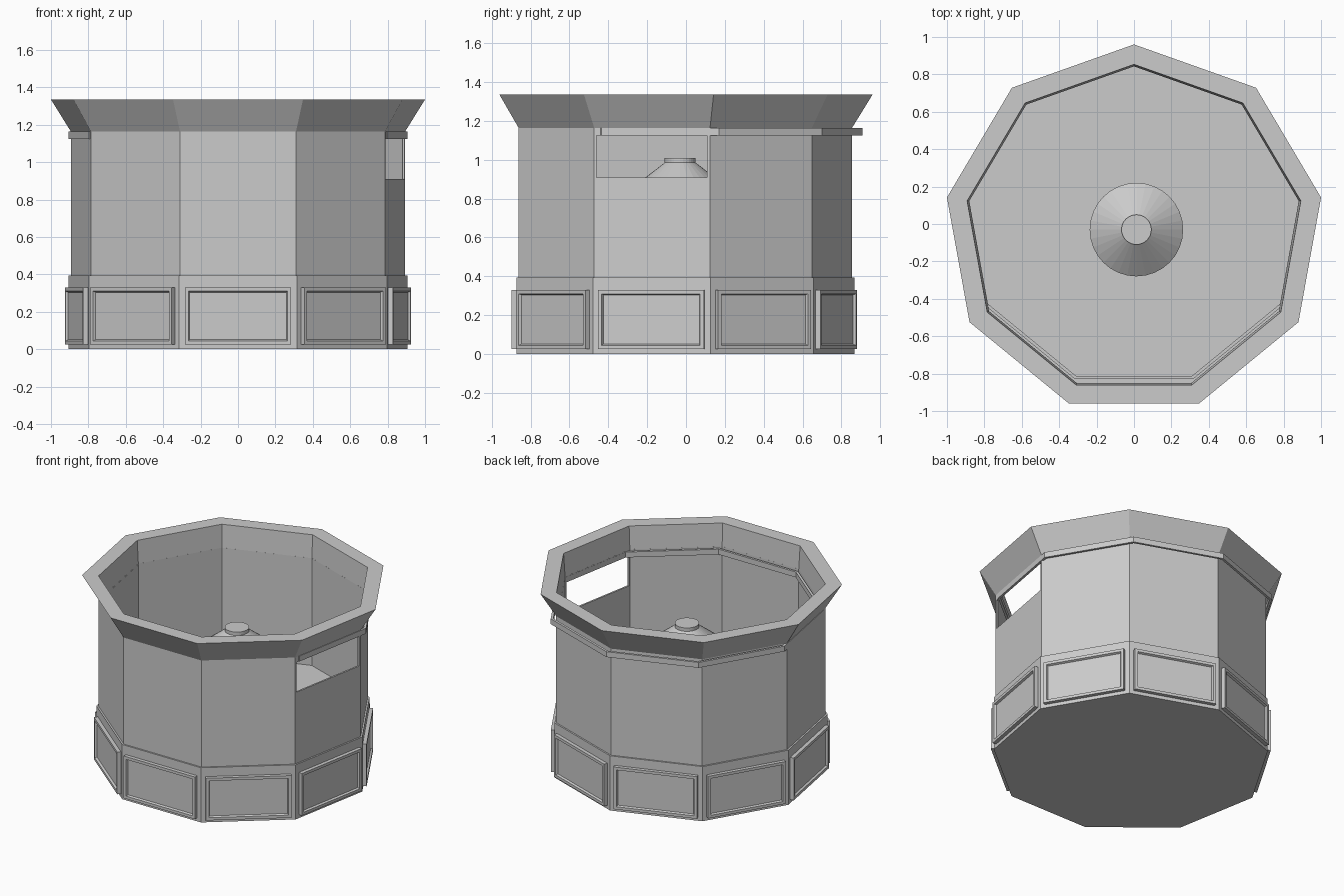
import bpy, bmesh, math
from mathutils import Vector

if "Cube" in bpy.data.objects:
    bpy.data.objects.remove(bpy.data.objects["Cube"])

N = 9            # sides of the tower
CY = -0.03       # tower centre in y
SQ = 0.975       # slight squash in y

grey = bpy.data.materials.new("plain grey")
grey.diffuse_color = (0.6, 0.6, 0.6, 1)
grey.use_nodes = True
grey.node_tree.nodes["Principled BSDF"].inputs["Base Color"].default_value = grey.diffuse_color


def finish(bm, name, mat=grey):
    bmesh.ops.recalc_face_normals(bm, faces=bm.faces[:])
    me = bpy.data.meshes.new(name)
    bm.to_mesh(me)
    bm.free()
    if mat:
        me.materials.append(mat)
    ob = bpy.data.objects.new(name, me)
    bpy.context.collection.objects.link(ob)
    return ob


def bridge(bm, a, b):
    n = len(a)
    for i in range(n):
        j = (i + 1) % n
        bm.faces.new((a[i], a[j], b[j], b[i]))


def corner(r, k, n=N, cx=0, cy=CY, sq=SQ):
    a = 2 * math.pi * k / n
    return Vector((cx + r * math.sin(a), cy + r * sq * math.cos(a), 0))


def lathe(name, profile, ring=True, n=N, **kw):
    """Turn (radius, z) points into a ring, or a capped solid."""
    bm = bmesh.new()
    loops = [[bm.verts.new(corner(r, k, n, **kw) + Vector((0, 0, z)))
              for k in range(n)] for r, z in profile]
    for a, b in zip(loops, loops[1:]):
        bridge(bm, a, b)
    if ring:
        bridge(bm, loops[-1], loops[0])
    else:
        bm.faces.new(loops[0])
        bm.faces.new(loops[-1])
    return finish(bm, name)


# Plinth, thin walls, flared rim, and the trim band set slightly to the back
lathe("base", [(0.92, 0), (0.92, 0.395)], ring=False)
walls = lathe("walls", [(0.908, 0.39), (0.908, 1.17), (0.895, 1.17), (0.895, 0.39)])
lathe("flared_rim", [(0.908, 1.165), (1.0154, 1.335), (0.906, 1.335), (0.895, 1.165)])
lathe("trim_band", [(0.92, 1.125), (0.92, 1.164), (0.902, 1.164), (0.902, 1.125)], cy=0.013)

# Window opening in the right-hand wall
bm = bmesh.new()
bmesh.ops.create_cube(bm, size=1)
for v in bm.verts:
    v.co = Vector((0.85 + v.co.x * 0.4, -0.176 + v.co.y * 0.568, 1.017 + v.co.z * 0.215))
cutter = finish(bm, "window_cutter", None)
cutter.hide_render = True
cut = walls.modifiers.new("window", 'BOOLEAN')
cut.operation = 'DIFFERENCE'
cut.solver = 'EXACT'
cut.object = cutter
bpy.context.view_layer.objects.active = walls
walls.select_set(True)
bpy.ops.object.modifier_apply(modifier=cut.name)
bpy.data.objects.remove(cutter)

# Framed panel on every side of the base
bm = bmesh.new()
for k in range(N):
    p, q = corner(0.92, k), corner(0.92, k + 1)
    t = (q - p).normalized()
    out = Vector((-t.y, t.x, 0))
    mid = (p + q) / 2
    half = (q - p).length / 2 - 0.03
    loops = []
    for inset, depth in ((0, -0.004), (0, 0.026), (0.02, 0.026), (0.026, 0.012)):
        w, z0, z1 = half - inset, 0.025 + inset, 0.33 - inset
        loops.append([bm.verts.new(mid + t * s * w + out * depth + Vector((0, 0, z)))
                      for s, z in ((-1, z0), (1, z0), (1, z1), (-1, z1))])
    for a, b in zip(loops, loops[1:]):
        bridge(bm, a, b)
    bm.faces.new(loops[0])
    bm.faces.new(loops[-1])
finish(bm, "base_panels")

# Conical lamp shade with a round cap, inside the tower
lathe("lamp_shade", [(0.235, 0.835), (0.25, 0.855), (0.08, 0.985), (0.08, 1.01)],
      ring=False, n=32, cx=0.013, cy=-0.03, sq=1)
